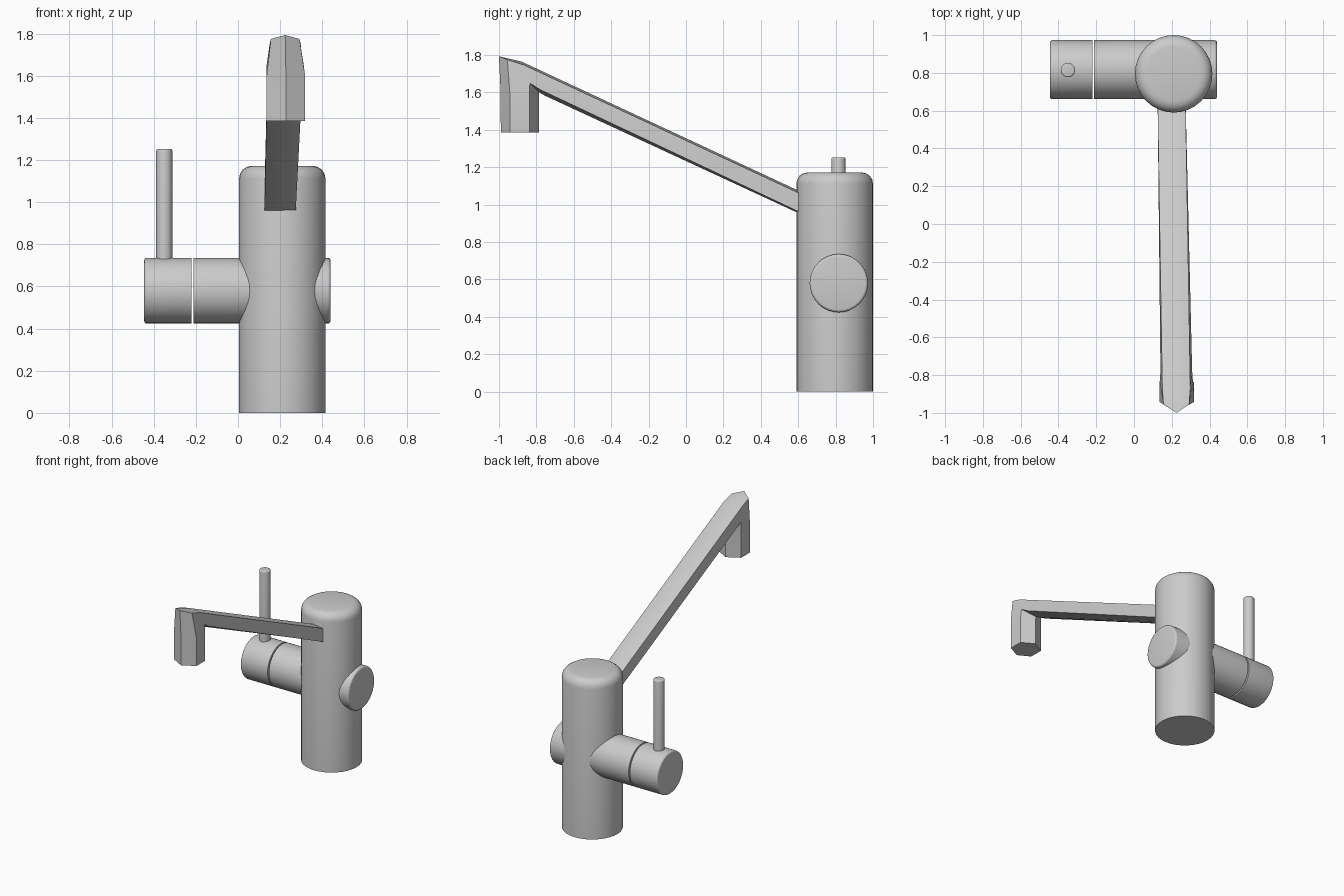
import bpy, bmesh, math
from mathutils import Vector

if "Cube" in bpy.data.objects:
    bpy.data.objects.remove(bpy.data.objects["Cube"])


def finish(name, bm, angle):
    bmesh.ops.recalc_face_normals(bm, faces=bm.faces)
    me = bpy.data.meshes.new(name)
    bm.to_mesh(me)
    bm.free()
    ob = bpy.data.objects.new(name, me)
    bpy.context.collection.objects.link(ob)
    bpy.ops.object.select_all(action='DESELECT')
    ob.select_set(True)
    bpy.context.view_layer.objects.active = ob
    bpy.ops.object.shade_smooth_by_angle(angle=math.radians(angle))
    return ob


def loft(name, rings, angle=40):
    """Skin a list of equal-sized point rings and cap both ends."""
    bm = bmesh.new()
    vs = [[bm.verts.new(p) for p in r] for r in rings]
    n = len(vs[0])
    for a, b in zip(vs, vs[1:]):
        for i in range(n):
            j = (i + 1) % n
            bm.faces.new((a[i], a[j], b[j], b[i]))
    bm.faces.new(vs[0][::-1])
    bm.faces.new(vs[-1])
    return finish(name, bm, angle)


def rod(name, start, end, r, b0=0.0, b1=0.0, n=32, steps=4):
    """Round bar with optional rounded rims at start (b0) and end (b1)."""
    start, end = Vector(start), Vector(end)
    d = end - start
    L = d.length
    q = d.to_track_quat('Z', 'Y')
    arc = [math.pi / 2 * k / steps for k in range(steps + 1)]
    prof = [(r - b0 + b0 * math.sin(t), b0 - b0 * math.cos(t)) for t in arc] if b0 else [(r, 0)]
    prof += [(r - b1 + b1 * math.cos(t), L - b1 + b1 * math.sin(t)) for t in arc] if b1 else [(r, L)]
    rings = [[start + q @ Vector((pr * math.cos(2 * math.pi * i / n),
                                  pr * math.sin(2 * math.pi * i / n), h))
              for i in range(n)] for pr, h in prof]
    return loft(name, rings, 35)


# Upright body with rounded top
rod("body", (0.21, 0.795, 0), (0.21, 0.795, 1.172), 0.205, b1=0.06)

# Horizontal valve barrel and the turning end, split by a thin gap
rod("valve_barrel", (-0.211, 0.817, 0.58), (0.44, 0.817, 0.58), 0.156, b1=0.015)
rod("valve_knob", (-0.445, 0.817, 0.58), (-0.221, 0.817, 0.58), 0.156, b0=0.012)

# Lever pin
rod("lever", (-0.35, 0.815, 0.7), (-0.35, 0.815, 1.252), 0.038, b1=0.008, n=24)


def hexagon(cx, outer, shoulder, inner_side, inner):
    """Symmetric six-point section: ridge (y, z) and sides (half width, y, z)."""
    (w1, y1, z1), (w2, y2, z2) = shoulder, inner_side
    return [(cx, *outer), (cx + w1, y1, z1), (cx + w2, y2, z2),
            (cx, *inner), (cx - w2, y2, z2), (cx - w1, y1, z1)]


# Six-sided spout: outlet, elbow, then sloping flattened arm
loft("spout", [
    hexagon(0.227, (-0.99, 1.385), (0.091, -0.94, 1.385), (0.091, -0.838, 1.385), (-0.787, 1.385)),
    hexagon(0.227, (-0.992, 1.62), (0.091, -0.942, 1.60), (0.091, -0.838, 1.58), (-0.787, 1.56)),
    hexagon(0.224, (-1.0, 1.793), (0.068, -0.955, 1.775), (0.088, -0.835, 1.65), (-0.785, 1.60)),
    hexagon(0.224, (-0.88, 1.765), (0.074, -0.87, 1.748), (0.084, -0.78, 1.615), (-0.755, 1.583)),
    hexagon(0.199, (0.65, 1.052), (0.074, 0.65, 1.04), (0.074, 0.65, 0.940), (0.65, 0.932)),
], 50)
